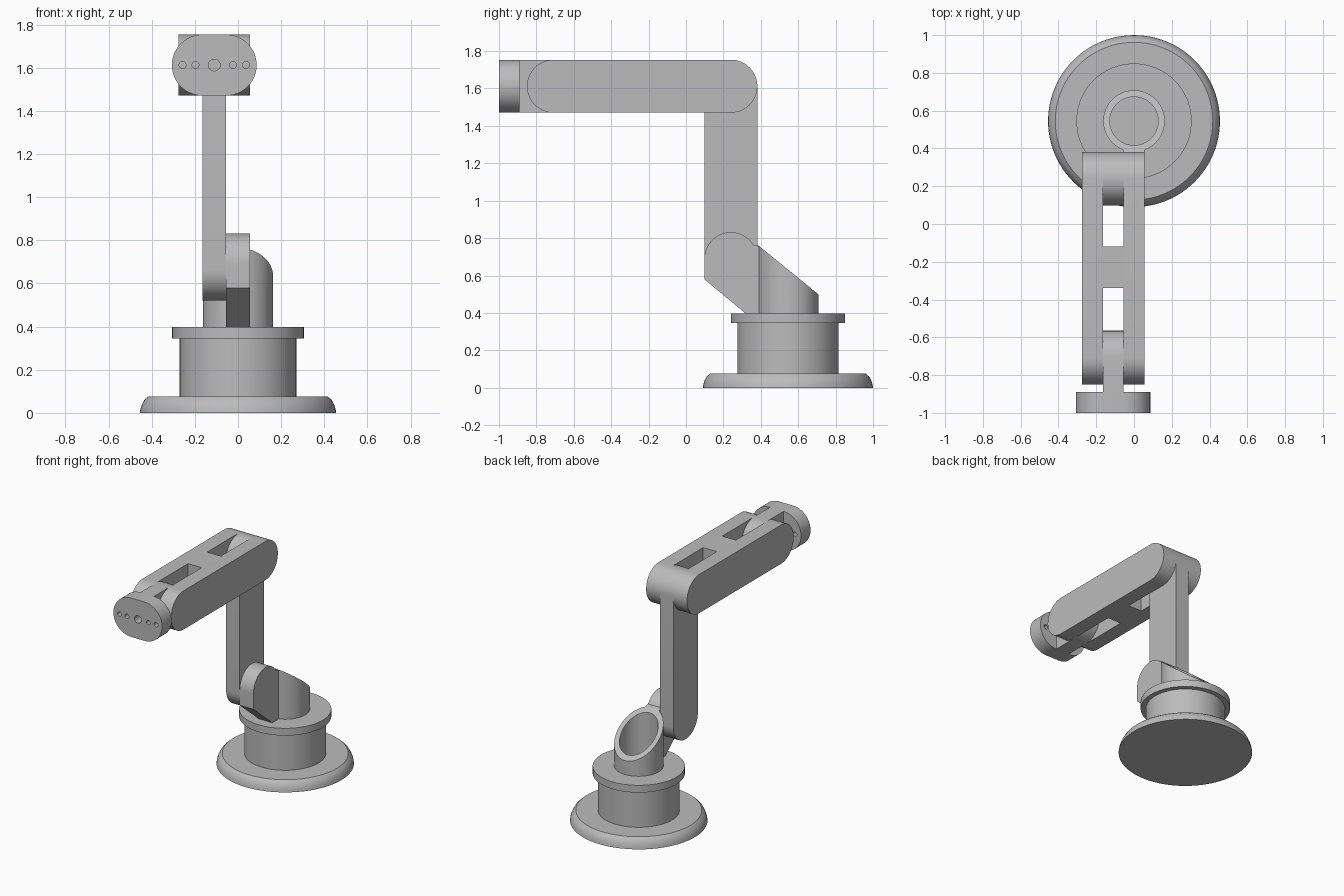
import bpy, bmesh
from math import sin, cos, pi, radians
from mathutils import Vector

if "Cube" in bpy.data.objects:
    bpy.data.objects.remove(bpy.data.objects["Cube"], do_unlink=True)

grey = bpy.data.materials.new("plain grey")
grey.use_nodes = True
colour = (0.5, 0.5, 0.5, 1)
grey.diffuse_color = colour
grey.node_tree.nodes["Principled BSDF"].inputs["Base Color"].default_value = colour

R = 0.1415           # half height of every link
SHOULDER_Y = 0.24    # axis of the elbow and shoulder
BASE_Y = 0.545       # axis of the turntable
TOP_Z = 1.612        # forearm height
INNER, OUTER = -0.165, -0.055   # sides of the centre links


def finish(name, bm):
    bmesh.ops.remove_doubles(bm, verts=bm.verts, dist=1e-5)
    bmesh.ops.recalc_face_normals(bm, faces=bm.faces)
    mesh = bpy.data.meshes.new(name)
    bm.to_mesh(mesh)
    bm.free()
    mesh.materials.append(grey)
    ob = bpy.data.objects.new(name, mesh)
    bpy.context.collection.objects.link(ob)
    return ob


def prism(name, outline, start, vector):
    """Extrude a closed outline; start places a 2D point in space."""
    bm = bmesh.new()
    face = bm.faces.new([bm.verts.new(start(*p)) for p in outline])
    new = bmesh.ops.extrude_face_region(bm, geom=[face])["geom"]
    bmesh.ops.translate(bm, vec=Vector(vector),
                        verts=[v for v in new if isinstance(v, bmesh.types.BMVert)])
    return finish(name, bm)


def side_prism(name, outline, x0, x1):
    return prism(name, outline, lambda y, z: (x0, y, z), (x1 - x0, 0, 0))


def front_prism(name, outline, y0, y1):
    return prism(name, outline, lambda x, z: (x, y0, z), (0, y1 - y0, 0))


def arc(cx, cy, r, a0, a1, n=32):
    return [(cx + r * cos(radians(a0 + (a1 - a0) * i / n)),
             cy + r * sin(radians(a0 + (a1 - a0) * i / n))) for i in range(n + 1)]


def lathe(name, profile, n=96):
    """Spin a radius/height profile around the turntable axis."""
    bm = bmesh.new()
    verts = [bm.verts.new((r, BASE_Y, z)) for r, z in profile]
    edges = [bm.edges.new(pair) for pair in zip(verts, verts[1:])]
    bmesh.ops.spin(bm, geom=verts + edges, cent=(0, BASE_Y, 0), axis=(0, 0, 1),
                   angle=2 * pi, steps=n, use_duplicate=False)
    return finish(name, bm)


def cut(ob, cutters):
    for c in cutters:
        mod = ob.modifiers.new("cut", "BOOLEAN")
        mod.operation, mod.solver, mod.object = "DIFFERENCE", "EXACT", c
    graph = bpy.context.evaluated_depsgraph_get()
    ob.data = bpy.data.meshes.new_from_object(ob.evaluated_get(graph))
    ob.modifiers.clear()
    for c in cutters:
        bpy.data.objects.remove(c, do_unlink=True)


def box(y0, y1, z0, z1):
    return [(y0, z0), (y1, z0), (y1, z1), (y0, z1)]


# Turntable base
parts = [
    lathe("base_plate", [(0, 0), (0.455, 0), (0.452, 0.02), (0.445, 0.04),
                         (0.434, 0.06), (0.417, 0.075), (0, 0.075)]),
    lathe("base_column", [(0, 0.07), (0.27, 0.07), (0.27, 0.35), (0, 0.35)]),
    lathe("base_collar", [(0, 0.345), (0.305, 0.345), (0.305, 0.398), (0, 0.398)]),
]

# Hollow tube with a slanted mouth
bm = bmesh.new()
rings = []
for r, slanted in ((0.163, False), (0.163, True), (0.128, True), (0.128, False)):
    ring = []
    for i in range(72):
        a = 2 * pi * i / 72
        z = 0.632 - 0.815 * r * sin(a) if slanted else 0.396
        ring.append(bm.verts.new((r * cos(a), BASE_Y + r * sin(a), z)))
    rings.append(ring)
for k in range(4):
    a, b = rings[k], rings[(k + 1) % 4]
    for i in range(72):
        j = (i + 1) % 72
        bm.faces.new((a[i], a[j], b[j], b[i]))
parts.append(finish("shoulder_tube", bm))

# Shoulder bracket with a sloping underside, let into the tube wall
bracket = arc(SHOULDER_Y, 0.69, R, 180, 32) + [
    (0.382, 0.76), (0.4, 0.745), (0.4, 0.396), (0.32, 0.396), (SHOULDER_Y - R, 0.58)]
parts.append(side_prism("shoulder_bracket", bracket, OUTER, 0.055))

# Upright arm, round at both ends
upright = arc(SHOULDER_Y, TOP_Z, R, 0, 180) + arc(SHOULDER_Y, 0.662, R, 180, 360)
parts.append(side_prism("upper_arm", upright, INNER, OUTER))

# Forearm with a window and an open fork
forearm = side_prism("forearm", arc(SHOULDER_Y, TOP_Z, R, -90, 90)
                     + arc(-0.85 + R, TOP_Z, R, 90, 270), -0.275, 0.055)
cut(forearm, [side_prism("slot_cutter", box(y0, y1, 1.4, 1.9), INNER, OUTER)
              for y0, y1 in ((-0.12, SHOULDER_Y), (-1.0, -0.34))])
parts.append(forearm)

# Wrist link between the fork tines
wrist = arc(-0.565 - R, TOP_Z, R, -90, 90) + [(-0.89, TOP_Z + R), (-0.89, TOP_Z - R)]
parts.append(side_prism("wrist", wrist, INNER, OUTER))

# Tool flange with a row of holes
flange = front_prism("tool_flange", arc(OUTER, TOP_Z, R, -90, 90)
                     + arc(INNER, TOP_Z, R, 90, 270), -1.0, -0.89)
cut(flange, [front_prism("hole_cutter", arc(-0.11 + dx, TOP_Z, r, 0, 350, 35), -1.1, -0.8)
             for dx, r in ((0, 0.027), (-0.147, 0.016), (-0.087, 0.016),
                           (0.087, 0.016), (0.147, 0.016))])
parts.append(flange)

# Smooth round sides, keep edges sharp
bpy.ops.object.select_all(action="DESELECT")
for ob in parts:
    ob.select_set(True)
bpy.context.view_layer.objects.active = parts[0]
bpy.ops.object.shade_smooth_by_angle(angle=radians(30))
